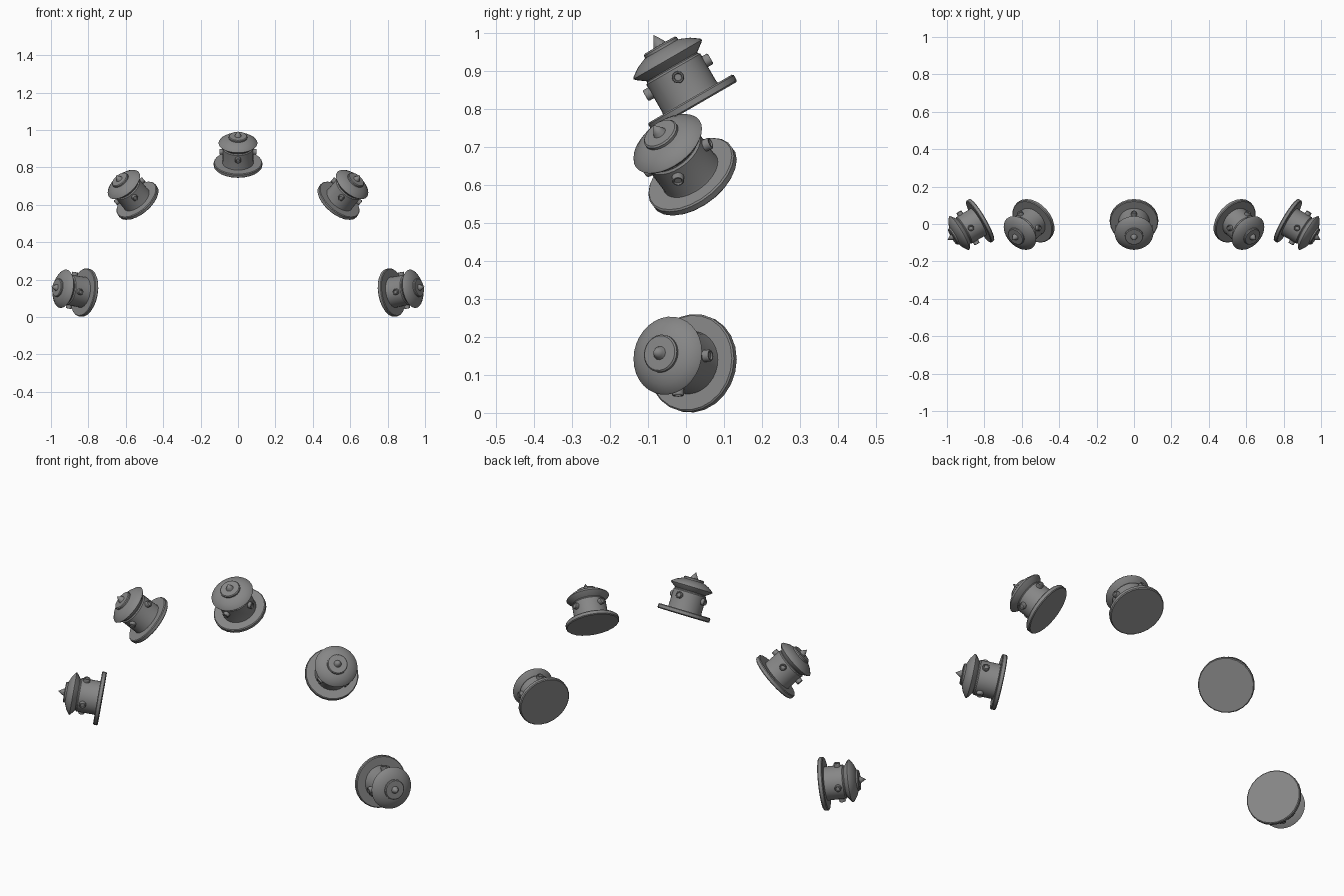
import bpy, bmesh, math
from mathutils import Matrix, Vector

if "Cube" in bpy.data.objects:
    bpy.data.objects.remove(bpy.data.objects["Cube"], do_unlink=True)

# Dark grey material for every part
grey = bpy.data.materials.new("dark_grey")
grey.use_nodes = True
grey.diffuse_color = (.24, .24, .24, 1)
grey.node_tree.nodes["Principled BSDF"].inputs["Base Color"].default_value = grey.diffuse_color


def lathe(name, profile, segments):
    """Spin a (radius, height) profile around z into a closed mesh."""
    bm = bmesh.new()
    verts = [bm.verts.new((r, 0, h)) for r, h in profile]
    edges = [bm.edges.new(pair) for pair in zip(verts, verts[1:])]
    bmesh.ops.spin(bm, geom=verts + edges, cent=(0, 0, 0), axis=(0, 0, 1),
                   angle=math.tau, steps=segments, use_merge=True)
    bmesh.ops.remove_doubles(bm, verts=bm.verts, dist=1e-5)
    bmesh.ops.recalc_face_normals(bm, faces=bm.faces)
    mesh = bpy.data.meshes.new(name)
    bm.to_mesh(mesh)
    bm.free()
    mesh.materials.append(grey)
    mesh.shade_smooth()
    mesh.set_sharp_from_angle(angle=math.radians(32))
    return mesh


# Shared part meshes, stacked along the local z axis
base = lathe("base_disc", [(0, 0), (.126, 0), (.13, .004), (.13, .019),
                           (.126, .023), (0, .023)], 24)
body = lathe("body", [(0, .02), (.084, .02), (.082, .03), (.082, .112),
                      (.077, .117), (.077, .128), (0, .128)], 32)
cap = lathe("cap", [(0, .12), (.077, .12), (.1, .137), (.104, .142),
                    (.101, .147), (.08, .162), (.052, .174), (0, .174)], 32)
crown = lathe("crown", [(0, .17), (.05, .17), (.05, .181), (.046, .185),
                        (0, .186)], 24)
spike = lathe("spike", [(0, .184), (.019, .184), (.014, .194), (0, .216)], 12)
knob = lathe("knob", [(0, -.02), (.016, -.02), (.016, .015), (.014, .018),
                      (.011, .018), (.009, .014), (0, .014)], 16)


def place(name, mesh, matrix):
    obj = bpy.data.objects.new(name, mesh)
    bpy.context.collection.objects.link(obj)
    obj.matrix_world = matrix


# Five units fanned along an arc, each leaning forward
ARC_RADIUS, ARC_CENTRE, LEAN = .826, Vector((0, .023, -.019)), math.radians(30)
units = {"right_low": -79.7, "right_mid": -40, "top": 0, "left_mid": 40, "left_low": 79.7}
for side, degrees in units.items():
    frame = (Matrix.Translation(ARC_CENTRE)
             @ Matrix.Rotation(math.radians(degrees), 4, 'Y')
             @ Matrix.Translation((0, 0, ARC_RADIUS))
             @ Matrix.Rotation(LEAN, 4, 'X'))
    for mesh in (base, body, cap, crown, spike):
        place(f"{side}_{mesh.name}", mesh, frame)
    # Four knobs around the body
    for i in range(4):
        turn = Matrix.Rotation(i * math.pi / 2, 4, 'Z')
        outward = Matrix.Translation((.081, 0, .088)) @ Matrix.Rotation(math.pi / 2, 4, 'Y')
        place(f"{side}_knob_{i + 1}", knob, frame @ turn @ outward)
